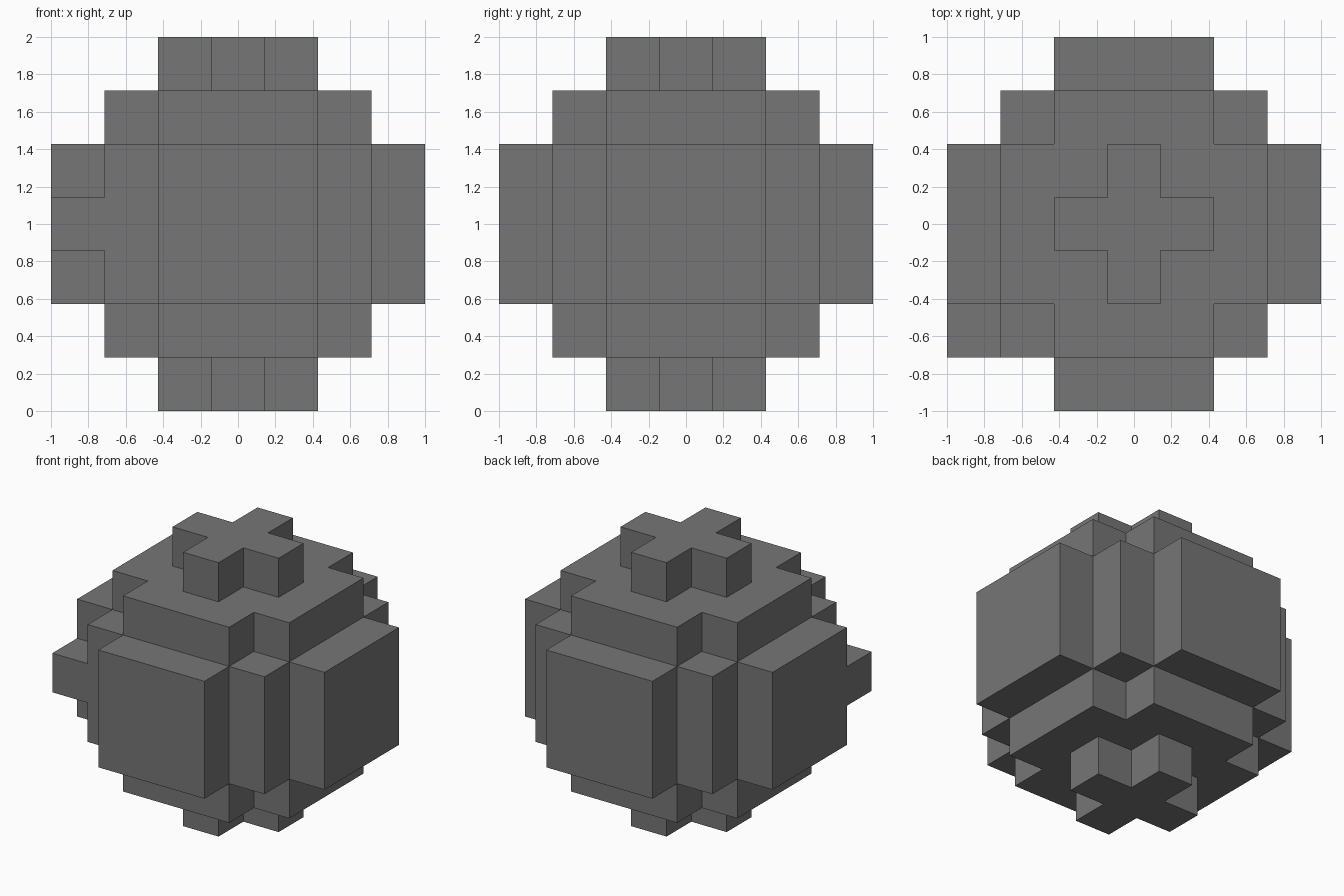
import bpy
import bmesh
from mathutils import Vector

cube = bpy.data.objects.get("Cube")
if cube:
    bpy.data.objects.remove(cube, do_unlink=True)

UNIT = 2 / 7  # the ball is seven blocks across

# Material
grey = bpy.data.materials.new("mid grey")
grey.use_nodes = True
colour = (0.18, 0.18, 0.18, 1)
grey.diffuse_color = colour
grey.node_tree.nodes["Principled BSDF"].inputs["Base Color"].default_value = colour


def box_cells(rx, ry, rz):
    """Block positions of a centred box reaching rx, ry, rz blocks from the middle."""
    return {(x, y, z)
            for x in range(-rx, rx + 1)
            for y in range(-ry, ry + 1)
            for z in range(-rz, rz + 1)}


cells = set()
# Rounded core: three crossing slabs
for reach in ((2, 2, 1), (2, 1, 2), (1, 2, 2)):
    cells |= box_cells(*reach)
# Square plates on the four sides
cells |= box_cells(3, 1, 1) | box_cells(1, 3, 1)
# Plus-shaped caps on top and bottom
cells |= box_cells(1, 0, 3) | box_cells(0, 1, 3)
# Single knob beside the right plate
cells.add((-3, -2, 0))

# Skin the blocks: one quad wherever a block meets open air
bm = bmesh.new()
corners = {}


def corner(p):
    key = tuple(round(2 * c) for c in p)
    if key not in corners:
        corners[key] = bm.verts.new((p + Vector((0, 0, 3.5))) * UNIT)
    return corners[key]


for cell in sorted(cells):
    centre = Vector(cell)
    for axis in range(3):
        for sign in (-1, 1):
            n = Vector((0, 0, 0))
            n[axis] = sign
            if tuple(int(c) for c in centre + n) in cells:
                continue
            u = Vector((0, 0, 0))
            u[(axis + 1) % 3] = 0.5
            v = n.cross(u)
            mid = centre + n * 0.5
            bm.faces.new([corner(mid + d) for d in (-u - v, u - v, u + v, v - u)])

mesh = bpy.data.meshes.new("block_ball")
bm.to_mesh(mesh)
bm.free()
mesh.materials.append(grey)
ball = bpy.data.objects.new("block_ball", mesh)
bpy.context.collection.objects.link(ball)
